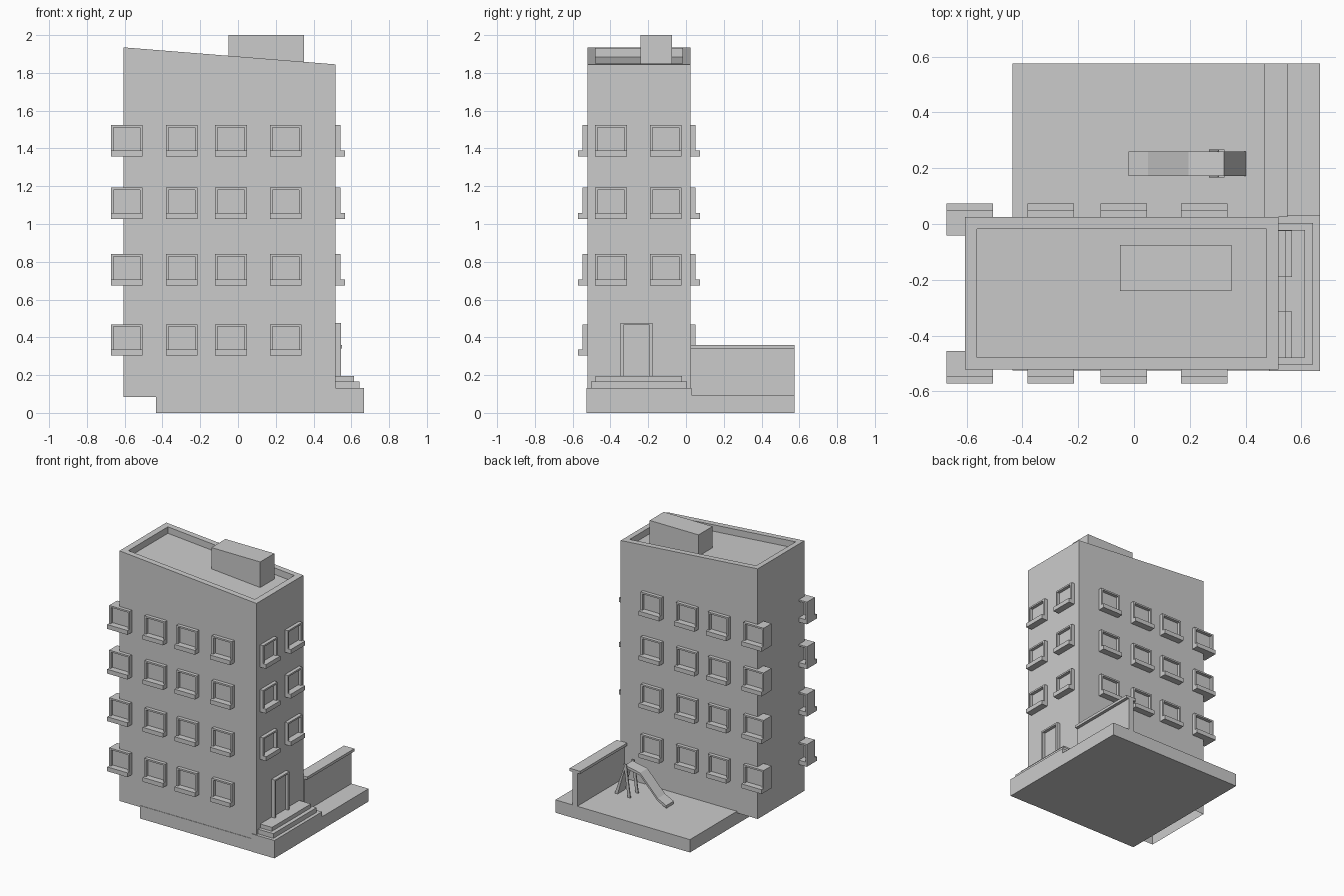
import bpy, bmesh
from math import pi
from mathutils import Vector

if "Cube" in bpy.data.objects:
    bpy.data.objects.remove(bpy.data.objects["Cube"])


def finish(bm, name, fix=True):
    if fix:
        bmesh.ops.recalc_face_normals(bm, faces=bm.faces)
    me = bpy.data.meshes.new(name)
    bm.to_mesh(me)
    bm.free()
    ob = bpy.data.objects.new(name, me)
    bpy.context.collection.objects.link(ob)
    return ob


def add_box(bm, x0, x1, y0, y1, z0, z1):
    vs = bmesh.ops.create_cube(bm, size=1)["verts"]
    for v in vs:
        v.co = Vector((x0 + (v.co.x + .5) * (x1 - x0),
                       y0 + (v.co.y + .5) * (y1 - y0),
                       z0 + (v.co.z + .5) * (z1 - z0)))


def box(name, *dims):
    bm = bmesh.new()
    add_box(bm, *dims)
    return finish(bm, name)


def extrude_xz(name, pts, y0, y1):
    # side profile in x/z pulled along y
    bm = bmesh.new()
    f = bm.faces.new([bm.verts.new((x, y0, z)) for x, z in pts])
    new = bmesh.ops.extrude_face_region(bm, geom=[f])["geom"]
    for v in new:
        if isinstance(v, bmesh.types.BMVert):
            v.co.y = y1
    return finish(bm, name)


# building dimensions
X0, X1, Y0, Y1 = -0.605, 0.517, -0.522, 0.025


def roof_z(x):
    return 1.935 - 0.09 * (x - X0) / (X1 - X0)


# tower shell: open underneath, sloped roof sunk behind a parapet
bm = bmesh.new()
rings = []
for inset, zf in ((0, lambda x: 0.083), (0, roof_z), (0.043, roof_z),
                  (0.043, lambda x: roof_z(x) - 0.048)):
    a, b, c, d = X0 + inset, X1 - inset, Y0 + inset, Y1 - inset
    rings.append([bm.verts.new((x, y, zf(x)))
                  for x, y in ((a, c), (b, c), (b, d), (a, d))])
for lo, hi in zip(rings, rings[1:]):
    for i in range(4):
        j = (i + 1) % 4
        bm.faces.new((lo[i], lo[j], hi[j], hi[i]))
bm.faces.new(rings[-1])
finish(bm, "building_shell", fix=False)
box("roof_stair_house", -0.05, 0.35, -0.24, -0.075, 1.8, 2.0)

# ground slab and entrance steps
box("ground_slab", -0.435, 0.667, -0.525, 0.575, 0, 0.095)
box("step_1", 0.483, 0.667, -0.527, 0.03, 0.0, 0.132)
box("step_2", 0.5, 0.642, -0.503, 0.004, 0.132, 0.167)
box("step_3", 0.5, 0.613, -0.478, -0.022, 0.167, 0.196)

# door: two jambs, a lintel and a leaf
bm = bmesh.new()
add_box(bm, 0.5, 0.545, -0.346, -0.331, 0.196, 0.477)
add_box(bm, 0.5, 0.545, -0.192, -0.177, 0.196, 0.477)
add_box(bm, 0.5, 0.545, -0.331, -0.192, 0.465, 0.477)
finish(bm, "door_frame")
box("door_leaf", 0.5, 0.522, -0.331, -0.192, 0.196, 0.465)

# yard wall with overhanging cap
box("yard_wall", 0.488, 0.527, 0.025, 0.575, 0.095, 0.34)
box("yard_wall_cap", 0.465, 0.55, 0.025, 0.575, 0.34, 0.36)

# window, facing -y with the wall plane at y = 0
W, T, IN, OUT = 0.0835, 0.013, 0.067, -0.026
bm = bmesh.new()
add_box(bm, -W, W, -0.049, IN, 0, 0.032)
add_box(bm, -W, -W + T, OUT, IN, 0.032, 0.165)
add_box(bm, W - T, W, OUT, IN, 0.032, 0.165)
add_box(bm, -W + T, W - T, OUT, IN, 0.153, 0.165)
add_box(bm, -W + T, W - T, -0.003, 0.006, 0.032, 0.153)
window = finish(bm, "window")


def place(name, x, y, z, turn):
    ob = bpy.data.objects.new(name, window.data)
    ob.location = (x, y, z)
    ob.rotation_euler.z = turn
    bpy.context.collection.objects.link(ob)


rows = (0.304, 0.675, 1.027, 1.358)
for r, z in enumerate(rows):
    for x in (-0.588, -0.298, -0.037, 0.252):
        place("window_front", x, Y0, z, 0)
        place("window_back", x, Y1, z, pi)
    if r:
        for y in (-0.397, -0.107):
            place("window_right", X1, y, z, pi / 2)
bpy.data.objects.remove(window)

# playground slide: chute, ladder and leaning legs
top = [(-0.02, 0.115), (0.05, 0.15), (0.195, 0.3), (0.318, 0.325)]
chute = top + [(x, z - 0.02) for x, z in reversed(top)]
extrude_xz("slide_chute", chute, 0.172, 0.26)
extrude_xz("slide_ladder", [(0.313, 0.32), (0.323, 0.32), (0.402, 0.095),
                            (0.378, 0.095)], 0.172, 0.26)
for y in (0.166, 0.258):
    extrude_xz("slide_leg", [(0.27, 0.095), (0.292, 0.095), (0.325, 0.335),
                             (0.303, 0.335)], y, y + 0.008)
